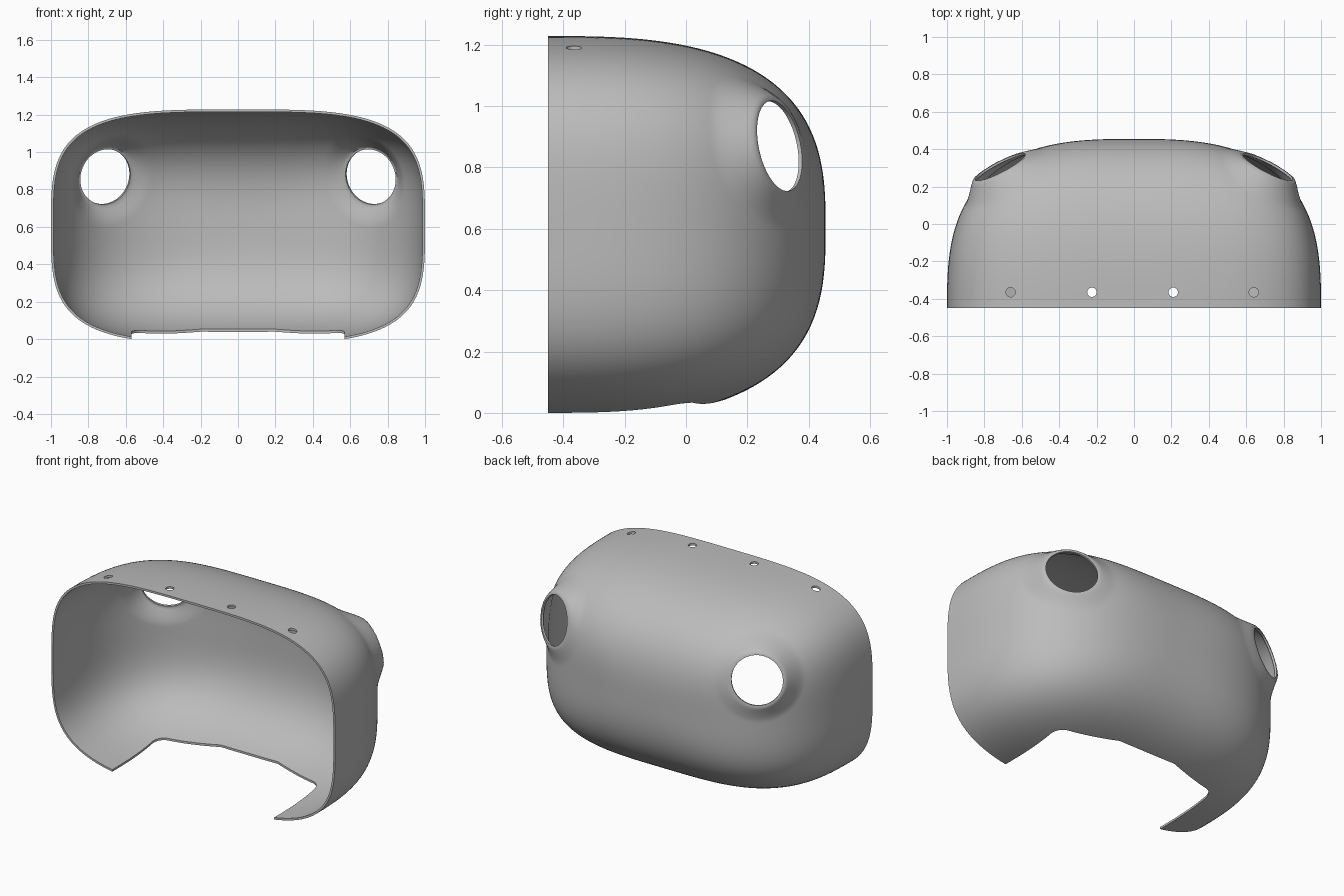
import bpy, bmesh, math
from mathutils import Vector, Matrix

if "Cube" in bpy.data.objects:
    bpy.data.objects.remove(bpy.data.objects["Cube"], do_unlink=True)

DEPTH, FRONT = 0.905, -0.45       # shell depth and position of the open rim
MID_Z, HALF_H = 0.602, 0.626
WALL = 0.013
PORT = Vector((0.715, 0.305, 0.87))
PORT_AXIS = Vector((0.45, 0.87, 0.19)).normalized()
PORT_R = 0.15
LIP_R, BLEND = PORT_R + 0.015, 0.1

grey = bpy.data.materials.new("plain grey")
grey.use_nodes = True
colour = (0.5, 0.5, 0.5, 1)
grey.diffuse_color = colour
grey.node_tree.nodes["Principled BSDF"].inputs["Base Color"].default_value = colour


def make_object(name, bm):
    mesh = bpy.data.meshes.new(name)
    bm.to_mesh(mesh)
    bm.free()
    obj = bpy.data.objects.new(name, mesh)
    bpy.context.collection.objects.link(obj)
    return obj


def raise_collar(p):
    """Pull the skin out to the flat rim plane around each side port."""
    side = 1 if p.x >= 0 else -1
    q = Vector((p.x * side, p.y, p.z))
    gap = (PORT - q).dot(PORT_AXIS)
    r = (PORT - q - PORT_AXIS * gap).length
    if r < LIP_R + BLEND and q.y > -0.2:
        u = max(0, (r - LIP_R) / BLEND)
        if u > 0:
            gap = max(gap, 0)
        q += PORT_AXIS * gap * (1 - u) ** 2
    return Vector((q.x * side, q.y, q.z))


def shell_point(angle, phi):
    c, s = math.cos(angle), math.sin(angle)
    r = (abs(c) ** 3.6 + abs(s) ** 3.6) ** (-1 / 3.6)
    scale = math.cos(phi) ** (2 / 2.85)
    y = FRONT + DEPTH * math.sin(phi) ** (2 / 2.85)
    return raise_collar(Vector((c * r * scale, y, MID_Z + HALF_H * s * r * scale)))


# Rounded skin: squared-off rings closing towards the back
SEGS, RINGS = 256, 110
bm = bmesh.new()
rings = [[bm.verts.new(shell_point(math.tau * i / SEGS, math.pi / 2 * j / RINGS))
          for i in range(SEGS)] for j in range(RINGS)]
pole = bm.verts.new((0, FRONT + DEPTH, MID_Z))
for a, b in zip(rings, rings[1:]):
    for i in range(SEGS):
        k = (i + 1) % SEGS
        bm.faces.new((a[i], b[i], b[k], a[k]))
for i in range(SEGS):
    bm.faces.new((rings[-1][i], pole, rings[-1][(i + 1) % SEGS]))
bm.normal_update()
if pole.normal.y < 0:
    bmesh.ops.reverse_faces(bm, faces=bm.faces[:])
shell = make_object("shell", bm)
shell.data.materials.append(grey)
solid = shell.modifiers.new("wall", "SOLIDIFY")
solid.thickness = WALL
solid.offset = -1

# Cutters: two side ports, four top holes and the lower notch
cut = bmesh.new()


def drill(centre, axis, radius, length, segments):
    turn = axis.to_track_quat("Z", "Y").to_matrix().to_4x4()
    bmesh.ops.create_cone(cut, cap_ends=True, segments=segments, radius1=radius,
                          radius2=radius, depth=length,
                          matrix=Matrix.Translation(centre) @ turn)


for side in (-1, 1):
    flip = Vector((side, 1, 1))
    drill(PORT * flip, PORT_AXIS * flip, PORT_R, 0.3, 96)
for x in (-0.66, -0.225, 0.21, 0.64):
    drill(Vector((x, -0.365, 1.2)), Vector((0, 0, 1)), 0.025, 0.3, 32)

half = [(0.57, -0.7), (0.57, 0.01), (0.2, 0.115)]
outline = half + [(-x, y) for x, y in reversed(half)]
base = [cut.verts.new((x, y, -0.15)) for x, y in outline]
top = [cut.verts.new((x, y, 0.25)) for x, y in outline]
cut.faces.new(base)
cut.faces.new(top)
n = len(outline)
for i in range(n):
    k = (i + 1) % n
    cut.faces.new((base[i], base[k], top[k], top[i]))
corners = [cut.edges.get((base[i], top[i])) for i in (1, n - 2)]
bmesh.ops.bevel(cut, geom=corners, offset=0.06, segments=8, profile=0.5, affect="EDGES")
bmesh.ops.recalc_face_normals(cut, faces=cut.faces[:])
cutter = make_object("opening_cutter", cut)
cutter.hide_render = True

boolean = shell.modifiers.new("openings", "BOOLEAN")
boolean.operation = "DIFFERENCE"
boolean.solver = "EXACT"
boolean.object = cutter

# Apply and shade
bpy.ops.object.select_all(action="DESELECT")
shell.select_set(True)
bpy.context.view_layer.objects.active = shell
for name in ("wall", "openings"):
    bpy.ops.object.modifier_apply(modifier=name)
bpy.data.objects.remove(cutter, do_unlink=True)
bpy.ops.object.shade_smooth_by_angle(angle=math.radians(40))
